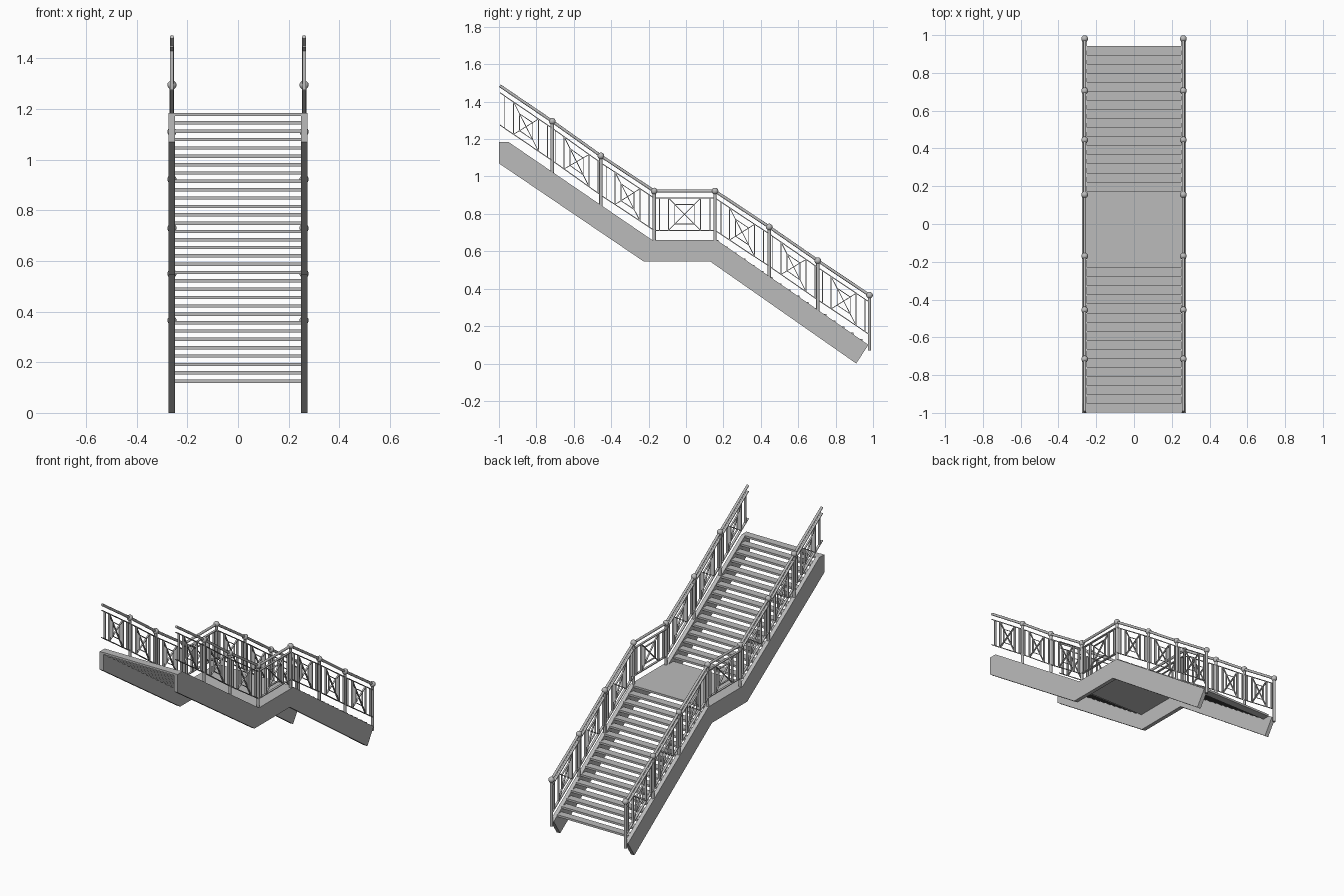
import bpy, bmesh, math
from mathutils import Vector, Matrix

if "Cube" in bpy.data.objects:
    bpy.data.objects.remove(bpy.data.objects["Cube"], do_unlink=True)

grey = bpy.data.materials.new("painted_steel_grey")
grey.use_nodes = True
grey.diffuse_color = (0.5, 0.5, 0.5, 1)
grey.node_tree.nodes["Principled BSDF"].inputs["Base Color"].default_value = (0.5, 0.5, 0.5, 1)

RAIL_X = 0.261


def finish(name, bm, smooth=False):
    bmesh.ops.recalc_face_normals(bm, faces=bm.faces)
    mesh = bpy.data.meshes.new(name)
    bm.to_mesh(mesh)
    bm.free()
    mesh.materials.append(grey)
    obj = bpy.data.objects.new(name, mesh)
    bpy.context.collection.objects.link(obj)
    if smooth:
        bpy.ops.object.select_all(action="DESELECT")
        obj.select_set(True)
        bpy.context.view_layer.objects.active = obj
        bpy.ops.object.shade_smooth_by_angle(angle=math.radians(40))
    return obj


def prism(bm, profile, x0, x1):
    """Extrude a (y, z) outline along x."""
    face = bm.faces.new([bm.verts.new((x0, y, z)) for y, z in profile])
    out = bmesh.ops.extrude_face_region(bm, geom=[face])
    verts = [v for v in out["geom"] if isinstance(v, bmesh.types.BMVert)]
    bmesh.ops.translate(bm, verts=verts, vec=(x1 - x0, 0, 0))


def block(bm, y0, y1, z0, z1, half_x):
    prism(bm, [(y0, z0), (y1, z0), (y1, z1), (y0, z1)], -half_x, half_x)


def strip(bm, x, a, b, thick=0.005, wide=0.014):
    """Flat bar between two (y, z) points."""
    a, b = Vector(a), Vector(b)
    d = (b - a).normalized() * thick / 2
    n = Vector((-d.y, d.x))
    prism(bm, [a + n, a - n, b - n, b + n], x - wide / 2, x + wide / 2)


def rod(bm, x, a, b, radius):
    """Round bar between two (y, z) points."""
    a, b = Vector((x, *a)), Vector((x, *b))
    turn = (b - a).to_track_quat("Z", "Y").to_matrix().to_4x4()
    bmesh.ops.create_cone(bm, cap_ends=True, segments=12, radius1=radius, radius2=radius,
                          depth=(b - a).length, matrix=Matrix.Translation((a + b) / 2) @ turn)


# Side beams that follow both flights and the landing
outline = [(-1, 1.185), (-0.95, 1.185), (-0.18, 0.66), (0.165, 0.66), (0.975, 0.10),
           (0.91, 0.0), (0.13, 0.545), (-0.225, 0.545), (-1, 1.07)]
for side, s in (("left", 1), ("right", -1)):
    bm = bmesh.new()
    prism(bm, outline, s * 0.249, s * 0.274)
    finish(side + "_stringer", bm)

# Open treads of both flights, and the landing between them
STEPS, RISE, RUN, THICK = 16, 0.033, 0.048, 0.013
lower, upper = bmesh.new(), bmesh.new()
for k in range(STEPS):
    z = 0.66 - RISE * (k + 1)
    y = 0.175 + RUN * k
    block(lower, y, y + RUN, z - THICK, z, 0.25)
    z = 0.657 + RISE * (k + 1)
    y = -0.23 - RUN * k
    block(upper, y - RUN, y, z - THICK, z, 0.25)
finish("lower_treads", lower)
finish("upper_treads", upper)
bm = bmesh.new()
block(bm, -0.23, 0.175, 0.647, 0.66, 0.25)
finish("landing", bm)

# Handrail stations: top end, then one point per post
stations = [(-0.995, 1.485), (-0.715, 1.295), (-0.455, 1.11), (-0.17, 0.922),
            (0.155, 0.922), (0.445, 0.73), (0.705, 0.55), (0.981, 0.365)]
TOP, BOTTOM = -0.037, -0.21


def panel(bm, x, a, b):
    """Railing infill, sheared to follow the slope."""
    mid = (Vector(a) + Vector(b)) / 2
    slope = (b[1] - a[1]) / (b[0] - a[0])
    flat = abs(slope) < 0.01
    end, frame, core = (0.135, 0.086, 0.052) if flat else (0.114, 0.067, 0.035)
    centre = (TOP + BOTTOM) / 2
    height = (TOP - BOTTOM) / 2

    def at(u, v):
        return (mid.x + u, mid.y + slope * u + centre + v)

    reach = (b[0] - a[0]) / 2
    for v in (height, -height):
        strip(bm, x, at(-reach, v), at(reach, v))
    for u in (-end, -frame, frame, end):
        strip(bm, x, at(u, -height), at(u, height))
    # inner square and crossing diagonals
    inner = height * core / frame
    corners = [(-1, -1), (1, -1), (1, 1), (-1, 1)]
    for i, (p, q) in enumerate(corners):
        r, t = corners[(i + 1) % 4]
        strip(bm, x, at(p * core, q * inner), at(r * core, t * inner), 0.004, 0.010)
        strip(bm, x, at(p * frame, q * height), at(0, 0), 0.004, 0.010)


for side, s in (("left", 1), ("right", -1)):
    x = s * RAIL_X
    rails, panels, posts, balls = (bmesh.new() for _ in range(4))
    for a, b in zip(stations, stations[1:]):
        rod(rails, x, a, b, 0.008)
        panel(panels, x, a, b)
    for y, z in stations[1:]:
        foot = z - 0.295 if y > 0.9 else z - 0.275
        rod(posts, x, (y, foot), (y, z), 0.009)
        bmesh.ops.create_uvsphere(balls, u_segments=16, v_segments=10, radius=0.018,
                                  matrix=Matrix.Translation((x, y, z)))
    finish(side + "_handrail", rails, True)
    finish(side + "_railing_panels", panels)
    finish(side + "_posts", posts, True)
    finish(side + "_post_balls", balls, True)
